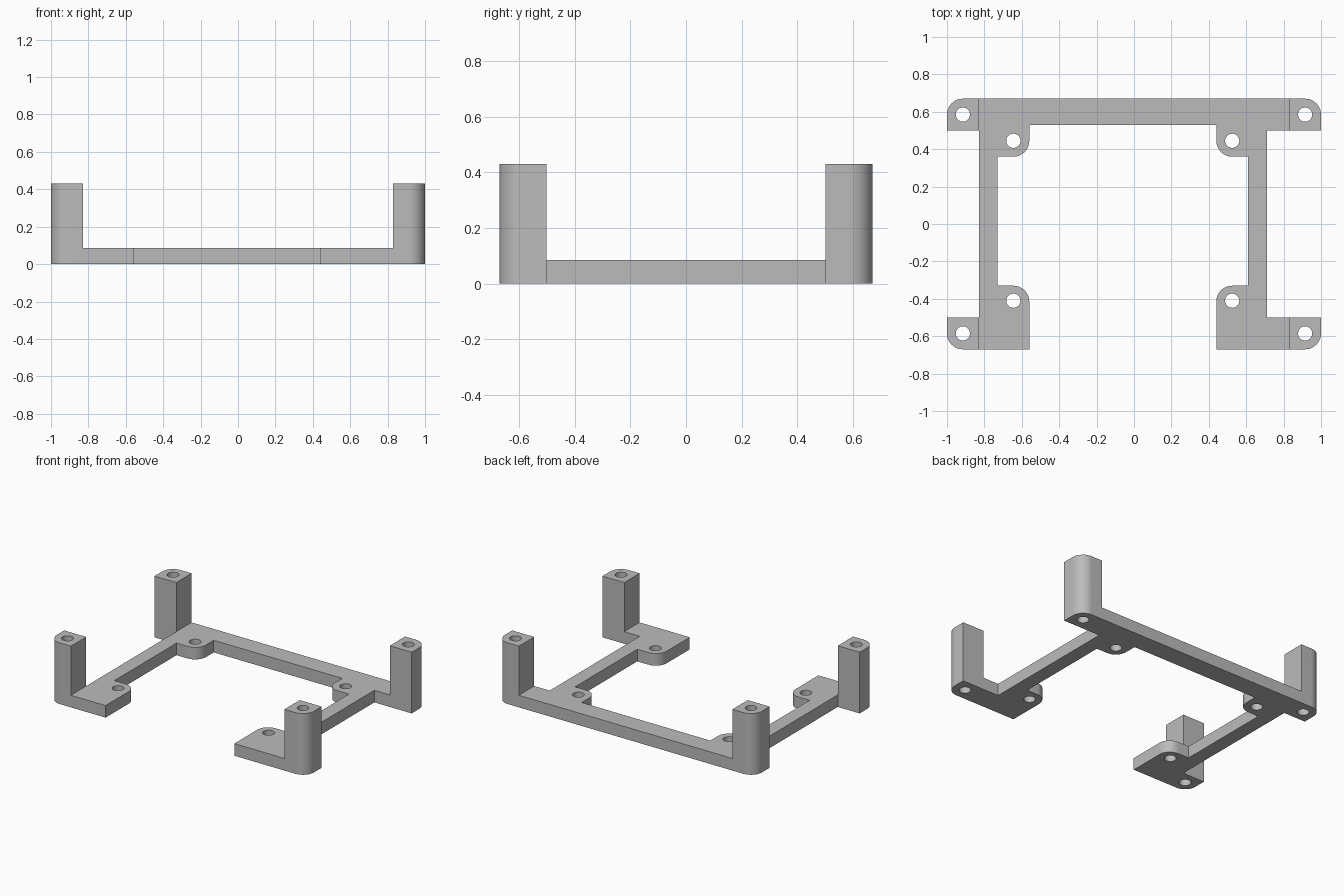
import bpy, bmesh, math
from mathutils import Vector

cube = bpy.data.objects.get("Cube")
if cube:
    bpy.data.objects.remove(cube, do_unlink=True)

HX, HY = 1.0, 0.67           # half size of the frame
PLATE_H, POST_H = 0.085, 0.43
R = 0.085                    # corner radius
POST = 2 * R                 # post width
HOLE_R = 0.038

grey = bpy.data.materials.new("plain grey")
grey.use_nodes = True
colour = (0.5, 0.5, 0.5, 1)
grey.diffuse_color = colour
grey.node_tree.nodes["Principled BSDF"].inputs["Base Color"].default_value = colour


def outline(corners, steps=12):
    """Turn (x, y, radius) corners into points, rounding where radius > 0."""
    pts = []
    for i, (x, y, r) in enumerate(corners):
        p = Vector((x, y))
        if not r:
            pts.append(p)
            continue
        u = (Vector(corners[i - 1][:2]) - p).normalized()
        v = (Vector(corners[(i + 1) % len(corners)][:2]) - p).normalized()
        for k in range(steps + 1):
            t = math.pi / 2 * k / steps
            pts.append(p + r * (u + v - v * math.cos(t) - u * math.sin(t)))
    return pts


def prism(name, pts, z0, z1):
    bm = bmesh.new()
    face = bm.faces.new([bm.verts.new((p[0], p[1], z0)) for p in pts])
    top = bmesh.ops.extrude_face_region(bm, geom=[face])["geom"]
    verts = [g for g in top if isinstance(g, bmesh.types.BMVert)]
    bmesh.ops.translate(bm, verts=verts, vec=(0, 0, z1 - z0))
    bmesh.ops.recalc_face_normals(bm, faces=bm.faces)
    mesh = bpy.data.meshes.new(name)
    bm.to_mesh(mesh)
    bm.free()
    mesh.materials.append(grey)
    ob = bpy.data.objects.new(name, mesh)
    bpy.context.collection.objects.link(ob)
    return ob


def combine(target, tool, operation):
    mod = target.modifiers.new(tool.name, "BOOLEAN")
    mod.operation, mod.solver, mod.object = operation, "EXACT", tool
    bpy.context.view_layer.objects.active = target
    bpy.ops.object.modifier_apply(modifier=mod.name)
    bpy.data.objects.remove(tool, do_unlink=True)


# Flat base: back strip, two side bars and four inner mounting tabs
E, Y = HX - 0.1, HY - POST   # strip ends inside the posts, post inner edge
frame = prism("mounting_frame", outline([
    (-E, -HY, 0), (-0.56, -HY, 0), (-0.56, -0.33, R), (-0.73, -0.33, 0),
    (-0.73, 0.36, 0), (-0.56, 0.36, R), (-0.56, 0.53, 0), (0.44, 0.53, 0),
    (0.44, 0.36, R), (0.61, 0.36, 0), (0.61, -0.33, 0), (0.44, -0.33, R),
    (0.44, -HY, 0), (E, -HY, 0), (E, -Y, 0), (0.71, -Y, 0),
    (0.71, Y, 0), (E, Y, 0), (E, HY, 0), (-E, HY, 0),
    (-E, Y, 0), (-0.83, Y, 0), (-0.83, -Y, 0), (-E, -Y, 0)]), 0, PLATE_H)

# Corner posts with a rounded outer corner
holes = [(x, y) for x in (-0.645, 0.525) for y in (-0.41, 0.445)]
for sx in (-1, 1):
    for sy in (-1, 1):
        xi, yi = HX - POST, Y
        shape = outline([(sx * xi, sy * yi, 0), (sx * HX, sy * yi, 0),
                         (sx * HX, sy * HY, R), (sx * xi, sy * HY, 0)])
        combine(frame, prism("corner_post", shape, 0, POST_H), "UNION")
        holes.append((sx * (HX - R), sy * (HY - R)))

# Screw holes through the tabs and posts
for x, y in holes:
    ring = [(x + HOLE_R * math.cos(a), y + HOLE_R * math.sin(a))
            for a in (math.tau * k / 32 for k in range(32))]
    combine(frame, prism("screw_hole", ring, -0.1, POST_H + 0.1), "DIFFERENCE")

# Smooth the rounded walls, keep the edges sharp
bpy.ops.object.select_all(action="DESELECT")
frame.select_set(True)
bpy.context.view_layer.objects.active = frame
bpy.ops.object.shade_smooth_by_angle(angle=math.radians(30))
